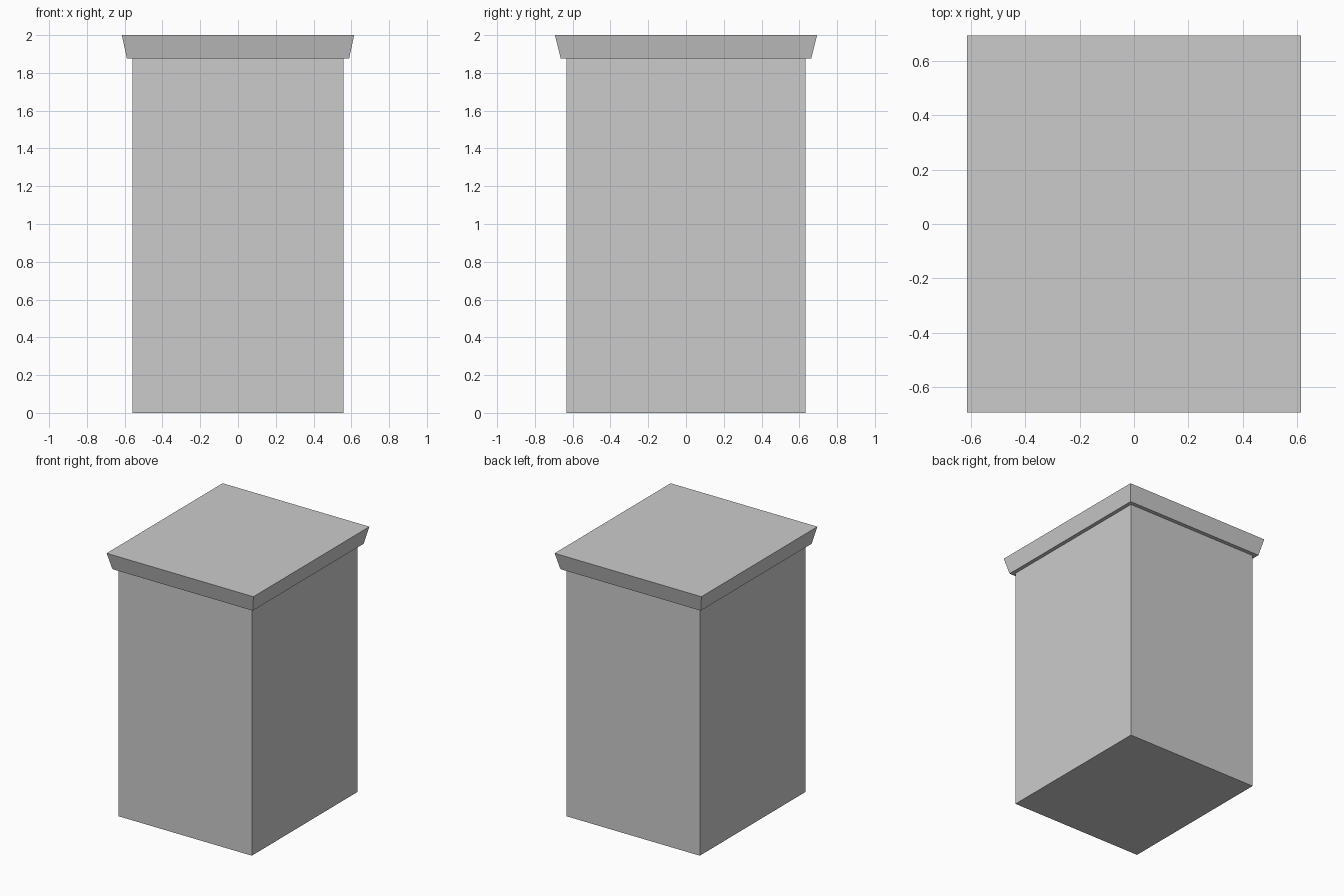
import bpy, bmesh

if "Cube" in bpy.data.objects:
    bpy.data.objects.remove(bpy.data.objects["Cube"])


def tapered_block(name, z0, half0, z1, half1):
    """Closed four-sided block between two centred rectangles."""
    bm = bmesh.new()
    rings = []
    for z, (hx, hy) in ((z0, half0), (z1, half1)):
        rings.append([bm.verts.new((sx * hx, sy * hy, z))
                      for sx, sy in ((-1, -1), (1, -1), (1, 1), (-1, 1))])
    low, high = rings
    bm.faces.new(low)
    bm.faces.new(high)
    for i in range(4):
        j = (i + 1) % 4
        bm.faces.new((low[i], low[j], high[j], high[i]))
    bmesh.ops.recalc_face_normals(bm, faces=bm.faces)
    mesh = bpy.data.meshes.new(name)
    bm.to_mesh(mesh)
    bm.free()
    obj = bpy.data.objects.new(name, mesh)
    bpy.context.collection.objects.link(obj)
    return obj


# Straight pedestal body
tapered_block("pedestal_body", 0.0, (0.559, 0.633), 1.875, (0.559, 0.633))

# Overhanging cap, flaring outward to the top
tapered_block("flared_cap", 1.875, (0.588, 0.663), 2.0, (0.615, 0.694))
